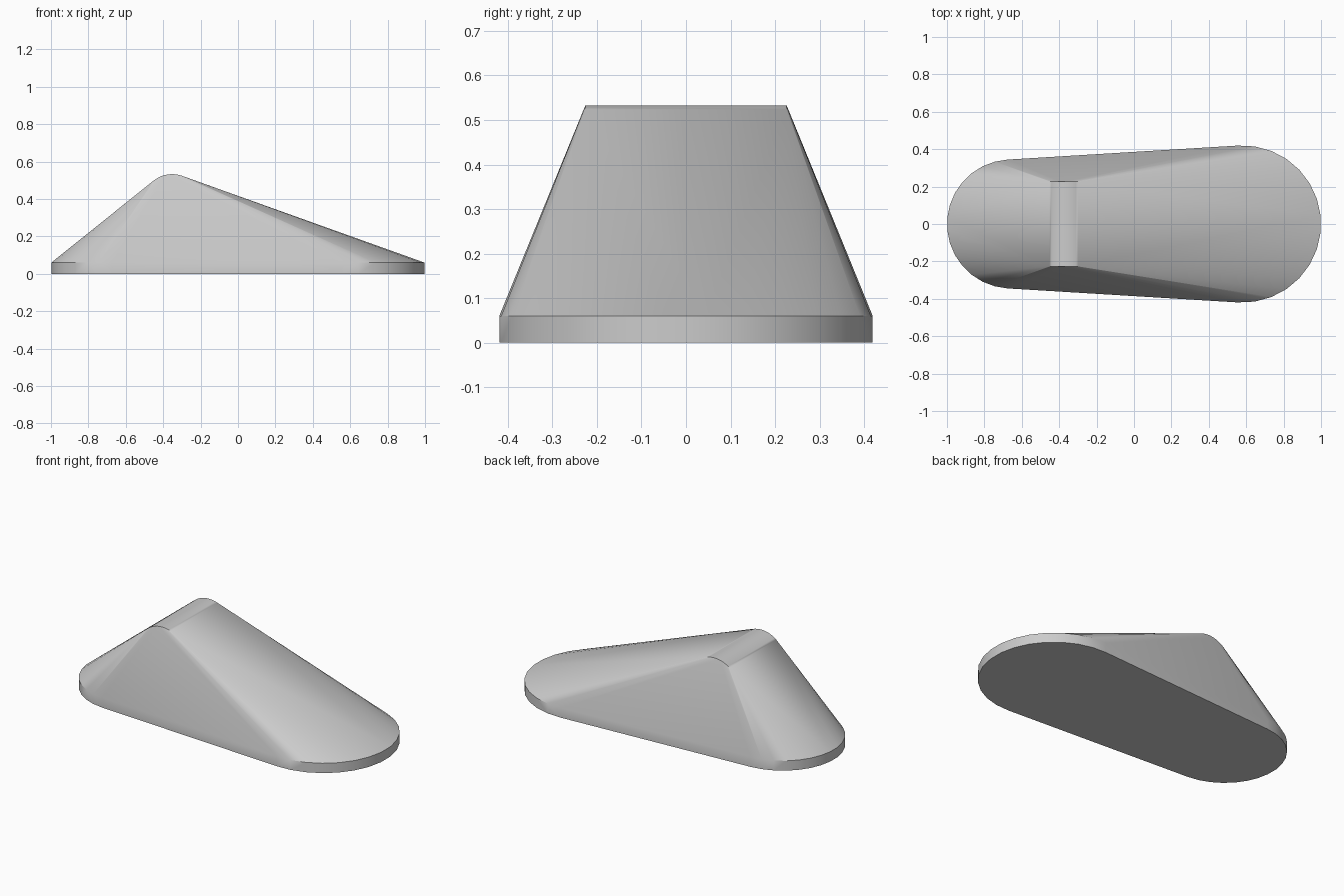
import bpy
import bmesh
from math import acos, asin, atan2, cos, sin, pi, radians, hypot

cube = bpy.data.objects.get("Cube")
if cube:
    bpy.data.objects.remove(cube, do_unlink=True)

# Main dimensions
RIM = 0.06                       # height of the upright rim
BIG_X, BIG_R = 0.58, 0.42        # rounded end on the +x side
SMALL_X, SMALL_R = -0.655, 0.345  # rounded end on the -x side
RIDGE_X, RIDGE_R = -0.352, 0.16  # rounded ridge
RIDGE_TOP, RIDGE_HALF = 0.533, 0.226
END_STEPS, RIDGE_STEPS = 15, 12


def arc(cx, cy, radius, start, end, steps):
    angles = [start + (end - start) * i / steps for i in range(steps + 1)]
    return [(cx + radius * cos(a), cy + radius * sin(a)) for a in angles]


def slope_contact(end_x):
    """Angle on the ridge circle where a line from the rim end touches it."""
    dx, dz = end_x - RIDGE_X, RIM - (RIDGE_TOP - RIDGE_R)
    offset = acos(RIDGE_R / hypot(dx, dz))
    return atan2(dz, dx) + (offset if dx > 0 else -offset)


# Footprint: two arcs joined by their common tangents
tangent = acos((SMALL_R - BIG_R) / (BIG_X - SMALL_X))
outline = arc(BIG_X, 0, BIG_R, -tangent, tangent, END_STEPS)
outline += arc(SMALL_X, 0, SMALL_R, tangent, 2 * pi - tangent, END_STEPS)

# Ridge profile, tangent to both long slopes
right = slope_contact(BIG_X + BIG_R)
left = slope_contact(SMALL_X - SMALL_R) % (2 * pi)
ridge = arc(RIDGE_X, RIDGE_TOP - RIDGE_R, RIDGE_R, right, left, RIDGE_STEPS)

# Wrap the rim and the ridge in one tight skin
bm = bmesh.new()
for x, y in outline:
    for z in (0, RIM):
        bm.verts.new((x, y, z))
for x, z in ridge:
    for y in (-RIDGE_HALF, RIDGE_HALF):
        bm.verts.new((x, y, z))
bmesh.ops.convex_hull(bm, input=bm.verts[:])
bmesh.ops.delete(bm, geom=[v for v in bm.verts if not v.link_faces], context='VERTS')
bmesh.ops.dissolve_limit(bm, angle_limit=radians(0.1), verts=bm.verts[:], edges=bm.edges[:])
bmesh.ops.recalc_face_normals(bm, faces=bm.faces[:])
mesh = bpy.data.meshes.new("wedge_body")
bm.to_mesh(mesh)
bm.free()

body = bpy.data.objects.new("wedge_body", mesh)
bpy.context.collection.objects.link(body)

# Plain grey
grey = bpy.data.materials.new("light_grey")
grey.use_nodes = True
grey.diffuse_color = (0.6, 0.6, 0.6, 1)
grey.node_tree.nodes["Principled BSDF"].inputs["Base Color"].default_value = (0.6, 0.6, 0.6, 1)
mesh.materials.append(grey)

# Smooth shading that keeps the sharp edges
bpy.ops.object.select_all(action='DESELECT')
body.select_set(True)
bpy.context.view_layer.objects.active = body
bpy.ops.object.shade_smooth_by_angle(angle=radians(30))
